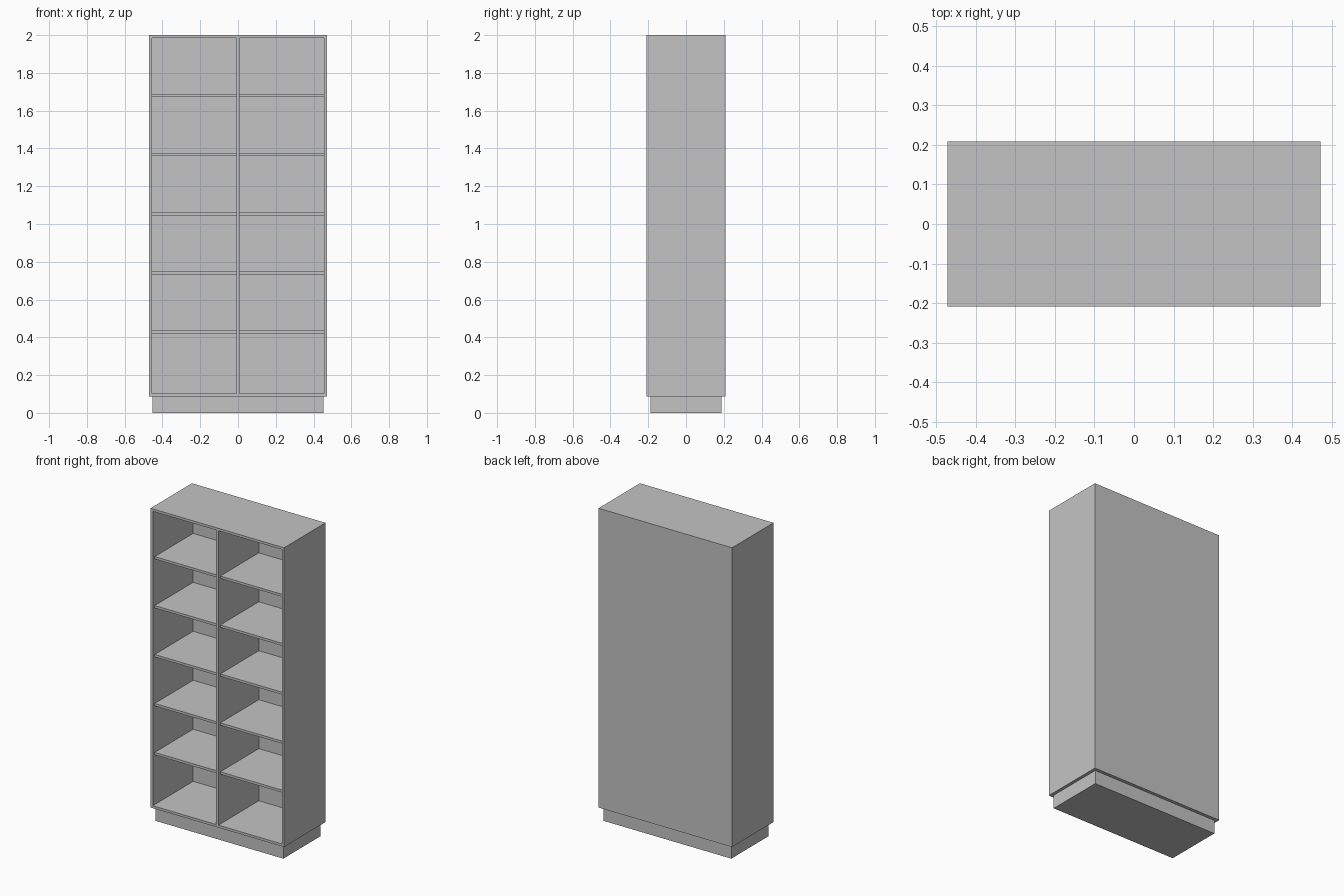
import bpy

if "Cube" in bpy.data.objects:
    bpy.data.objects.remove(bpy.data.objects["Cube"])

W, D, H = 0.472, 0.209, 2.0      # half width, half depth, height
BASE = 0.0875                    # plinth height
T = 0.0157                       # board thickness
BACK = 0.01                      # back panel thickness
INSET = 0.02                     # shelves sit behind the front edge

grey = bpy.data.materials.new("plain grey")
grey.diffuse_color = (0.55, 0.55, 0.55, 1)
grey.use_nodes = True
grey.node_tree.nodes["Principled BSDF"].inputs["Base Color"].default_value = grey.diffuse_color


def box(name, x0, x1, y0, y1, z0, z1):
    bpy.ops.mesh.primitive_cube_add(
        size=1, location=((x0 + x1) / 2, (y0 + y1) / 2, (z0 + z1) / 2))
    ob = bpy.context.object
    ob.name = name
    ob.scale = (x1 - x0, y1 - y0, z1 - z0)
    bpy.ops.object.transform_apply(location=False, rotation=False, scale=True)
    ob.data.materials.append(grey)
    return ob


# recessed plinth
box("plinth", -0.452, 0.452, -0.188, 0.188, 0, BASE)

# carcass: sides, top, bottom, back
box("left_side", -W, -W + T, -D, D, BASE, H)
box("right_side", W - T, W, -D, D, BASE, H)
box("top_board", -W + T, W - T, -D, D, H - T, H)
box("bottom_board", -W + T, W - T, -D, D, BASE, BASE + T)
box("back_panel", -W + T, W - T, D - BACK, D, BASE + T, H - T)

# central divider
box("divider", -T / 2, T / 2, -D, D - BACK, BASE + T, H - T)

# five shelves in each bay
for i in range(5):
    z = 0.4285 + 0.3128 * i
    for side, x0, x1 in (("left", -W + T, -T / 2), ("right", T / 2, W - T)):
        box(f"{side}_shelf_{i + 1}", x0, x1, -D + INSET, D - BACK, z - T / 2, z + T / 2)
